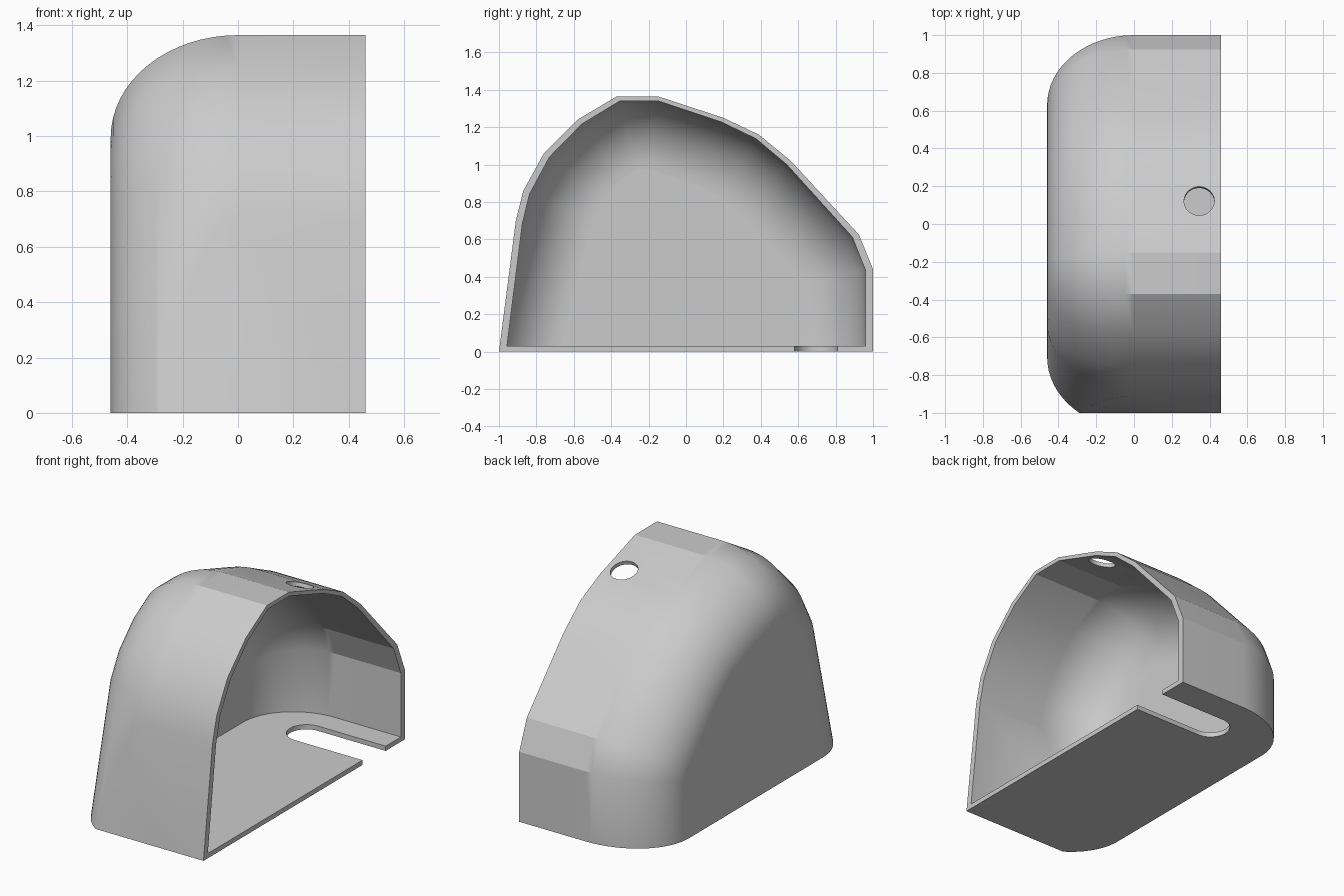
import bpy, bmesh, math
from mathutils import Vector

old = bpy.data.objects.get("Cube")
if old:
    bpy.data.objects.remove(old, do_unlink=True)

GREY = (0.6, 0.6, 0.6, 1)
grey = bpy.data.materials.new("plain_grey")
grey.use_nodes = True
grey.diffuse_color = GREY
grey.node_tree.nodes["Principled BSDF"].inputs["Base Color"].default_value = GREY

HALF, ROUND, STEPS = 0.46, 0.37, 16

# Side outline (y, z) over the roof from front to back, running past the floor
OUTLINE = [Vector(p) for p in (
    (-1.11, -0.1), (-0.87, 0.86), (-0.76, 1.06), (-0.58, 1.24), (-0.37, 1.365),
    (-0.15, 1.365), (0.2, 1.25), (0.39, 1.16), (0.56, 1.02), (0.925, 0.625),
    (1, 0.44), (1, -0.1))]
# Flat front wall that trims the flared outline
FRONT_POINT, FRONT_NORMAL = Vector((0, -1, 0)), Vector((0, -0.7, 0.09)).normalized()


def inward(points):
    """Mitred inward offset direction of each outline point."""
    normals = []
    for a, b in zip(points, points[1:]):
        d = (b - a).normalized()
        normals.append(Vector((d.y, -d.x)))
    middle = [(n + m) / (1 + n.dot(m)) for n, m in zip(normals, normals[1:])]
    return [Vector((1 / normals[0].x, 0))] + middle + [Vector((-1, 0))]


def trim(bm, point, normal):
    """Cut away what lies beyond a plane and close the opening."""
    geom = bm.verts[:] + bm.edges[:] + bm.faces[:]
    cut = bmesh.ops.bisect_plane(bm, geom=geom, plane_co=point, plane_no=normal,
                                 clear_outer=True)["geom_cut"]
    edges = [e for e in cut if isinstance(e, bmesh.types.BMEdge)]
    bmesh.ops.contextual_create(bm, geom=edges)


def rounded_solid(name, scale, floor, open_x):
    """Outline swept along x, closing with an elliptical rounding at -x."""
    bm = bmesh.new()
    dirs = inward(OUTLINE)
    rings = [[bm.verts.new((open_x, p.x, p.y)) for p in OUTLINE]]
    for s in range(STEPS + 1):
        t = math.pi / 2 * s / STEPS
        depth = ROUND * (1 - math.cos(t))
        offset = [p + d * depth for p, d in zip(OUTLINE, dirs)]
        rings.append([bm.verts.new((-HALF * math.sin(t), q.x, q.y)) for q in offset])
    for r, q in zip(rings, rings[1:]):
        for i in range(len(r) - 1):
            bm.faces.new((r[i], r[i + 1], q[i + 1], q[i]))
    bm.faces.new(rings[0])
    bm.faces.new(rings[-1])
    bm.faces.new([r[0] for r in rings] + [r[-1] for r in reversed(rings)])
    trim(bm, FRONT_POINT, FRONT_NORMAL)
    bmesh.ops.scale(bm, vec=scale, verts=bm.verts)
    trim(bm, (0, 0, floor), (0, 0, -1))
    bmesh.ops.recalc_face_normals(bm, faces=bm.faces)
    mesh = bpy.data.meshes.new(name)
    bm.to_mesh(mesh)
    bm.free()
    obj = bpy.data.objects.new(name, mesh)
    bpy.context.collection.objects.link(obj)
    return obj


def cylinder(name, radius, depth, location, tilt=0):
    bpy.ops.mesh.primitive_cylinder_add(vertices=48, radius=radius, depth=depth,
                                        location=location, rotation=(tilt, 0, 0))
    bpy.context.object.name = name
    return bpy.context.object


# The cavity leaves a thicker end wall than roof
cover = rounded_solid("hollow_cover", (1, 1, 1), 0, HALF)
cavity = rounded_solid("cavity_cutter", (0.85, 0.961, 0.981), 0.03, HALF + 0.2)

# Hole square to the sloping roof, and round-ended slot in the floor
roof_hole = cylinder("roof_hole_cutter", 0.08, 0.2, (0.345, 0.12, 1.27), -math.radians(18))
slot_end = cylinder("slot_end_cutter", 0.115, 0.1, (-0.01, 0.695, 0))
bpy.ops.mesh.primitive_cube_add(size=1, location=(0.295, 0.695, 0))
slot = bpy.context.object
slot.name = "slot_cutter"
slot.scale = (0.61, 0.23, 0.1)

cutters = (cavity, roof_hole, slot_end, slot)
for cutter in cutters:
    cut = cover.modifiers.new(cutter.name, 'BOOLEAN')
    cut.operation, cut.solver, cut.object = 'DIFFERENCE', 'EXACT', cutter

# Apply the cuts, then remove the cutters
bpy.context.view_layer.update()
evaluated = cover.evaluated_get(bpy.context.evaluated_depsgraph_get())
cover.data = bpy.data.meshes.new_from_object(evaluated)
cover.modifiers.clear()
for cutter in cutters:
    bpy.data.objects.remove(cutter, do_unlink=True)
cover.data.materials.clear()
cover.data.materials.append(grey)

# Smooth shell with creases on the straight strips and a flat end wall
bpy.ops.object.select_all(action='DESELECT')
cover.select_set(True)
bpy.context.view_layer.objects.active = cover
bpy.ops.object.shade_smooth_by_angle(angle=math.radians(35))
bm = bmesh.new()
bm.from_mesh(cover.data)
for edge in bm.edges:
    straight = min(v.co.x for v in edge.verts) > -0.05
    if straight and edge.calc_face_angle(0) > math.radians(17):
        edge.smooth = False
for face in bm.faces:
    if abs(face.normal.x) > 0.999:
        face.smooth = False
bm.to_mesh(cover.data)
bm.free()
